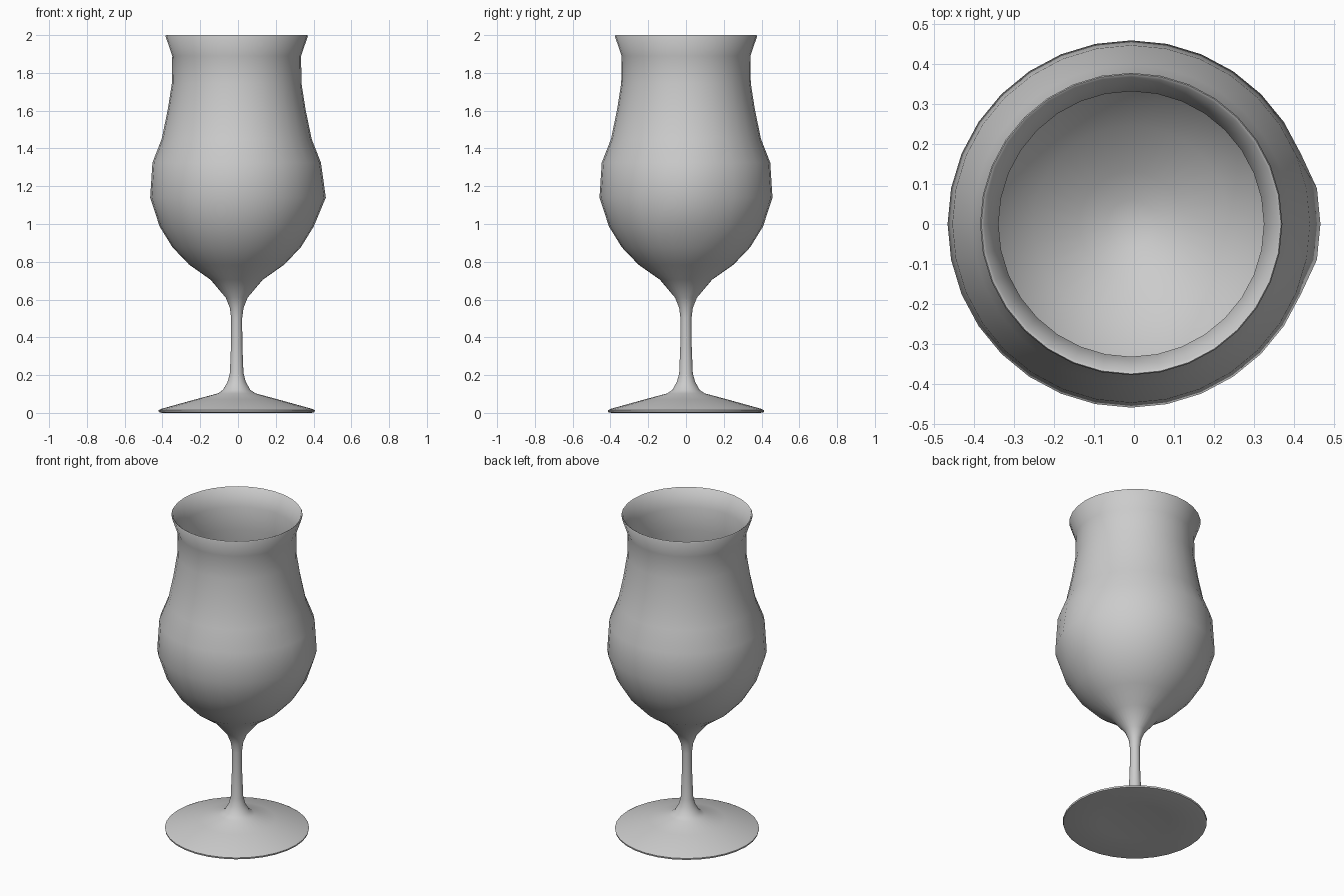
import bpy, bmesh
from math import pi, atan2, hypot, radians
from mathutils import Vector

if "Cube" in bpy.data.objects:
    bpy.data.objects.remove(bpy.data.objects["Cube"])

AXIS_X = -0.007
SEGMENTS = 32

# Half profile (radius, height): underside, foot, stem, outer bowl, lip, inner bowl
profile = [
    (0, 0.025), (0.20, 0.012), (0.395, 0.0), (0.412, 0.004), (0.414, 0.014), (0.40, 0.021),
    (0.22, 0.071), (0.10, 0.103), (0.072, 0.122), (0.048, 0.165), (0.036, 0.21),
    (0.030, 0.36), (0.029, 0.50), (0.036, 0.555), (0.058, 0.61), (0.138, 0.705),
    (0.252, 0.785), (0.340, 0.877), (0.408, 0.987), (0.458, 1.14), (0.446, 1.325),
    (0.397, 1.45), (0.365, 1.605), (0.343, 1.745), (0.341, 1.89), (0.377, 1.995),
    (0.374, 2.0), (0.367, 1.996),
    (0.331, 1.89), (0.332, 1.745), (0.354, 1.605), (0.386, 1.45), (0.434, 1.325),
    (0.446, 1.14), (0.397, 0.993), (0.330, 0.887), (0.245, 0.798), (0.131, 0.722),
    (0.06, 0.69), (0, 0.68),
]

# Lathe the profile into one closed glass
bm = bmesh.new()
verts = [bm.verts.new((r, 0, z)) for r, z in profile]
edges = [bm.edges.new(pair) for pair in zip(verts, verts[1:])]
bmesh.ops.spin(bm, geom=verts + edges, cent=(0, 0, 0), axis=(0, 0, 1),
               angle=2 * pi, steps=SEGMENTS, use_duplicate=False)
bmesh.ops.remove_doubles(bm, verts=bm.verts, dist=1e-4)

# Slight outward bump on the right of the widest ring
for v in bm.verts:
    if abs(v.co.z - 1.14) < 0.001 and hypot(v.co.x, v.co.y) > 0.44:
        if abs(atan2(v.co.y, v.co.x)) < radians(15):
            v.co.x += 0.014

bmesh.ops.translate(bm, verts=bm.verts, vec=Vector((AXIS_X, 0, 0)))
bmesh.ops.recalc_face_normals(bm, faces=bm.faces)

mesh = bpy.data.meshes.new("stemmed_glass")
bm.to_mesh(mesh)
bm.free()
glass = bpy.data.objects.new("stemmed_glass", mesh)
bpy.context.collection.objects.link(glass)
bpy.context.view_layer.objects.active = glass
glass.select_set(True)
bpy.ops.object.shade_smooth_by_angle(angle=radians(60))
